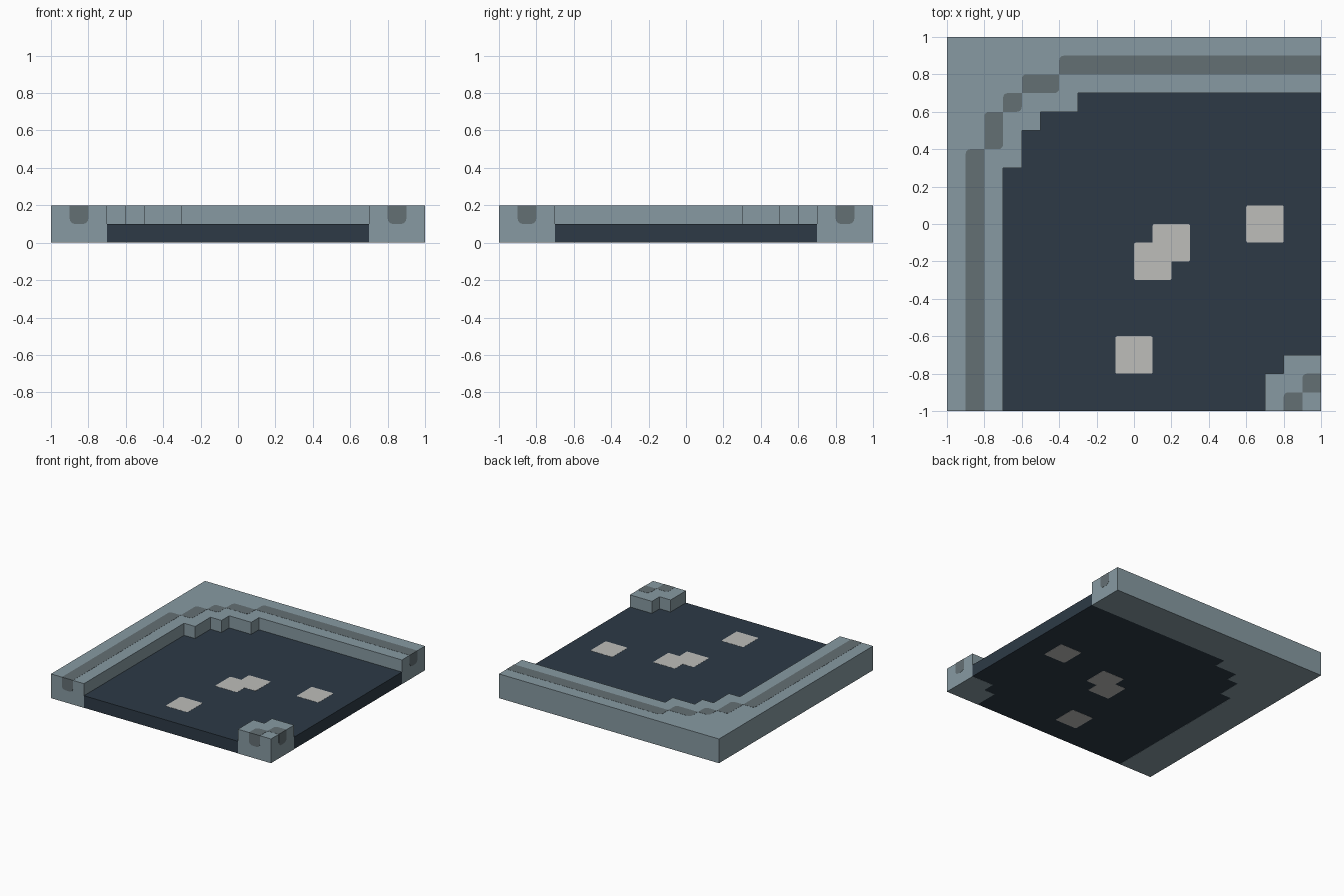
import bpy, bmesh, math
from mathutils import Vector

if "Cube" in bpy.data.objects:
    bpy.data.objects.remove(bpy.data.objects["Cube"])


def material(name, rgb):
    lin = [(c / 255 / 12.92) if c / 255 <= 0.04045 else ((c / 255 + 0.055) / 1.055) ** 2.4 for c in rgb]
    m = bpy.data.materials.new(name)
    m.use_nodes = True
    m.diffuse_color = (*lin, 1)
    m.node_tree.nodes["Principled BSDF"].inputs["Base Color"].default_value = (*lin, 1)
    return m


STONE = material("blue grey stone", (135, 154, 162))
VEIN = material("dark grey inlay", (100, 112, 116))
FLOOR = material("dark navy floor", (45, 58, 70))
PALE = material("pale grey patch", (189, 189, 186))


def rounded(points, steps=4):
    """Turn (u, v, radius) corners into an outline with rounded corners."""
    out = []
    for i, (u, v, r) in enumerate(points):
        p = Vector((u, v))
        if r == 0:
            out.append(p)
            continue
        a = (Vector(points[i - 1][:2]) - p).normalized() * r
        b = (Vector(points[(i + 1) % len(points)][:2]) - p).normalized() * r
        for k in range(steps + 1):
            t = k / steps * math.pi / 2
            out.append(p + a * (1 - math.sin(t)) + b * (1 - math.cos(t)))
    return out


def prism(name, points, low, high, mat, axis="z"):
    """Extrude an outline along an axis between two levels."""
    place = {"z": lambda u, v, w: (u, v, w),
             "y": lambda u, v, w: (u, w, v),
             "x": lambda u, v, w: (w, u, v)}[axis]
    outline = rounded([(*p, 0) if len(p) == 2 else p for p in points])
    bm = bmesh.new()
    base = [bm.verts.new(place(p.x, p.y, low)) for p in outline]
    top = [bm.verts.new(place(p.x, p.y, high)) for p in outline]
    bm.faces.new(base)
    bm.faces.new(top)
    for i in range(len(base)):
        j = (i + 1) % len(base)
        bm.faces.new((base[i], base[j], top[j], top[i]))
    bmesh.ops.recalc_face_normals(bm, faces=bm.faces)
    mesh = bpy.data.meshes.new(name)
    bm.to_mesh(mesh)
    bm.free()
    mesh.materials.append(mat)
    bpy.context.collection.objects.link(bpy.data.objects.new(name, mesh))


def rect(x0, x1, y0, y1, radii=(0, 0, 0, 0)):
    """Rectangle corners, counter-clockwise from lower left."""
    return [(x0, y0, radii[0]), (x1, y0, radii[1]), (x1, y1, radii[2]), (x0, y1, radii[3])]


# Stepped raised rim and the small matching corner block
inner = [(-0.7, -1), (-0.7, 0.3), (-0.6, 0.3), (-0.6, 0.5), (-0.5, 0.5),
         (-0.5, 0.6), (-0.3, 0.6), (-0.3, 0.7), (1, 0.7)]
corner = [(1, -0.7), (0.8, -0.7), (0.8, -0.8), (0.7, -0.8), (0.7, -1)]
prism("raised_rim", inner + [(1, 1), (-1, 1), (-1, -1)], 0, 0.199, STONE)
prism("corner_block", corner + [(1, -1)], 0, 0.199, STONE)

# Sunken floor filling the space between them
prism("sunken_floor", inner + corner, 0.001, 0.1, FLOOR)

# Pale patches, showing on both the top and the underside of the floor
R = 0.01
prism("patch_right", rect(0.6, 0.8, -0.1, 0.1, (R,) * 4), 0, 0.101, PALE)
prism("patch_front", rect(-0.1, 0.1, -0.8, -0.6, (R,) * 4), 0, 0.101, PALE)
prism("patch_middle", [(0, -0.3, R), (0.2, -0.3, R), (0.2, -0.2), (0.3, -0.2, R),
                       (0.3, 0, R), (0.1, 0, R), (0.1, -0.1), (0, -0.1, R)], 0, 0.101, PALE)

# Inlay strip stepping around the rim and across the corner block
r = 0.025
strips = [rect(-0.9, -0.8, -1, 0.4, (0, 0, 0, r)),
          rect(-0.8, -0.7, 0.4, 0.6, (0, r, 0, r)),
          rect(-0.7, -0.6, 0.6, 0.7, (0, r, 0, r)),
          rect(-0.6, -0.4, 0.7, 0.8, (0, r, 0, r)),
          rect(-0.4, 1, 0.8, 0.9, (0, 0, 0, r)),
          rect(0.8, 0.9, -1, -0.9, (0, 0, 0, r)),
          rect(0.9, 1, -0.9, -0.8, (0, 0, 0, r))]
for i, s in enumerate(strips):
    prism(f"top_inlay_{i + 1}", s, 0.198, 0.2, VEIN)

# Inlay ends on the front and right faces
for i, u in enumerate((-0.9, 0.8)):
    end = rect(u, u + 0.1, 0.1, 0.2, (0.03, 0.03, 0, 0))
    prism(f"front_inlay_end_{i + 1}", end, -1.001, -0.999, VEIN, "y")
    prism(f"side_inlay_end_{i + 1}", end, 0.999, 1.001, VEIN, "x")
